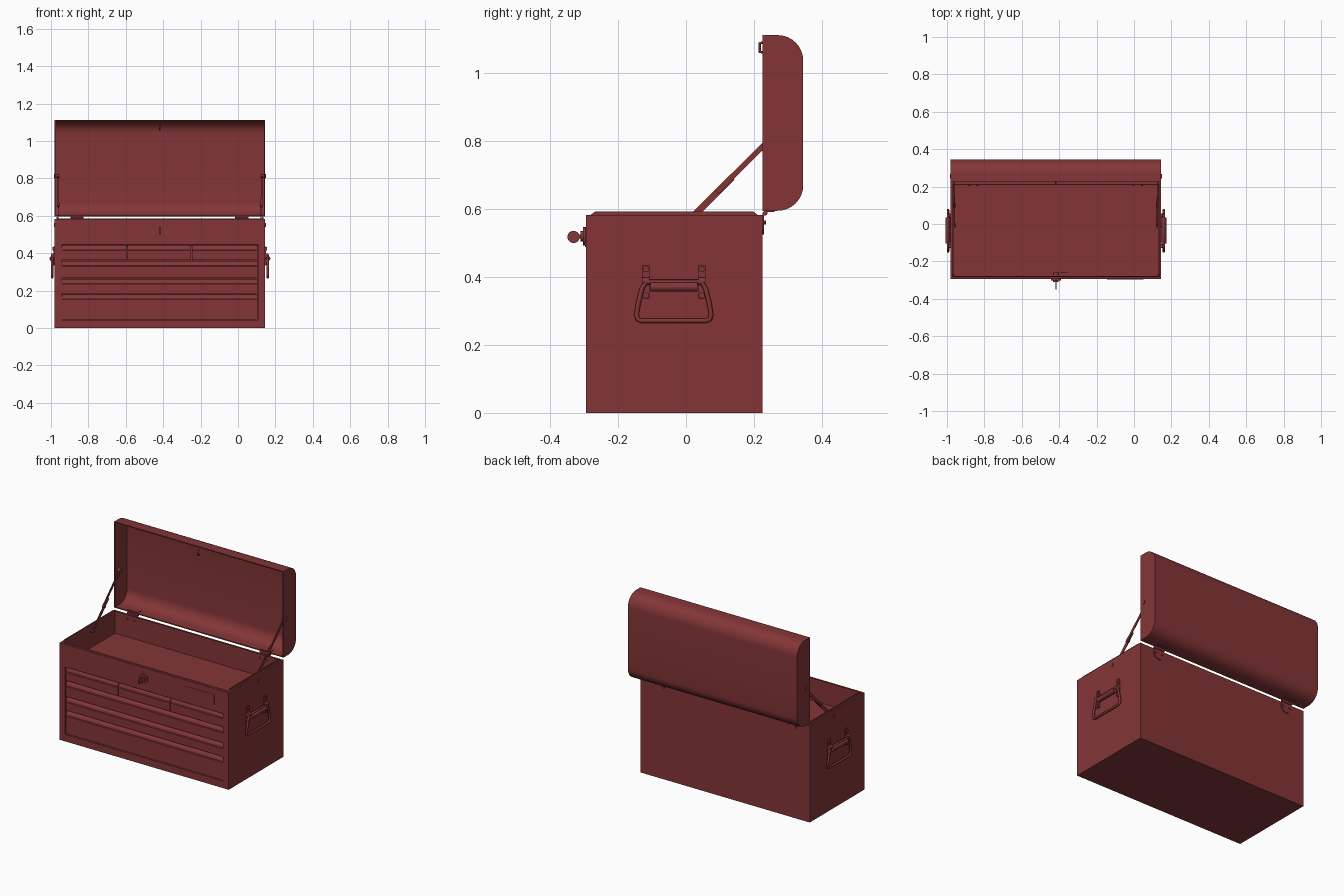
import bpy, bmesh, math
from mathutils import Vector

if "Cube" in bpy.data.objects:
    bpy.data.objects.remove(bpy.data.objects["Cube"])

X0, X1, Y0, Y1, H = -0.98, 0.145, -0.295, 0.225, 0.582
CX = (X0 + X1) / 2
red = bpy.data.materials.new("red_enamel")
red.diffuse_color = (0.23, 0.036, 0.038, 1)
red.use_nodes = True
red.node_tree.nodes["Principled BSDF"].inputs["Base Color"].default_value = red.diffuse_color


def finish(name, bm, smooth=False):
    bmesh.ops.recalc_face_normals(bm, faces=bm.faces)
    me = bpy.data.meshes.new(name)
    bm.to_mesh(me)
    bm.free()
    ob = bpy.data.objects.new(name, me)
    bpy.context.collection.objects.link(ob)
    me.materials.append(red)
    if smooth:
        bpy.context.view_layer.objects.active = ob
        ob.select_set(True)
        bpy.ops.object.shade_smooth_by_angle(angle=math.radians(35))
        ob.select_set(False)
    return ob


def box(name, x0, x1, y0, y1, z0, z1):
    bm = bmesh.new()
    bmesh.ops.create_cube(bm, size=1)
    for v in bm.verts:
        v.co = ((x0 + x1) / 2 + v.co.x * (x1 - x0), (y0 + y1) / 2 + v.co.y * (y1 - y0),
                (z0 + z1) / 2 + v.co.z * (z1 - z0))
    return finish(name, bm)


def prism(name, yz, x0, x1, smooth=False):
    """Extrude a profile in y, z along x."""
    bm = bmesh.new()
    a = [bm.verts.new((x0, y, z)) for y, z in yz]
    b = [bm.verts.new((x1, y, z)) for y, z in yz]
    n = len(yz)
    bm.faces.new(a)
    bm.faces.new(b[::-1])
    for i in range(n):
        bm.faces.new((a[i], a[(i + 1) % n], b[(i + 1) % n], b[i]))
    return finish(name, bm, smooth)


def rod(name, p, q, r, seg=16):
    p, q = Vector(p), Vector(q)
    bm = bmesh.new()
    bmesh.ops.create_cone(bm, cap_ends=True, segments=seg, radius1=r, radius2=r, depth=(q - p).length)
    m = (q - p).to_track_quat('Z', 'Y').to_matrix().to_4x4()
    m.translation = (p + q) / 2
    bm.transform(m)
    return finish(name, bm, True)


def tube(name, pts, r, closed=False):
    cu = bpy.data.curves.new(name, 'CURVE')
    cu.dimensions = '3D'
    cu.bevel_depth, cu.bevel_resolution, cu.use_fill_caps = r, 2, True
    sp = cu.splines.new('POLY')
    sp.points.add(len(pts) - 1)
    for s, p in zip(sp.points, pts):
        s.co = (*p, 1)
    sp.use_cyclic_u = closed
    cu.materials.append(red)
    ob = bpy.data.objects.new(name, cu)
    bpy.context.collection.objects.link(ob)


def cut(ob, cutter):
    cutter.hide_render = True
    cutter.hide_viewport = True
    m = ob.modifiers.new("cut", 'BOOLEAN')
    m.operation, m.object, m.solver = 'DIFFERENCE', cutter, 'EXACT'


def arc(cy, cz, r, a0, a1, n=8):
    return [(cy + r * math.cos(math.radians(a0 + (a1 - a0) * i / n)),
             cz + r * math.sin(math.radians(a0 + (a1 - a0) * i / n))) for i in range(n + 1)]


# Cabinet with an open top tray, a raised inner lip and a recess for the drawers
body = box("cabinet", X0, X1, Y0, Y1, 0, H)
lip = prism("inner_lip", [(Y0 + .01, .5), (Y0 + .01, H - .002), (Y0 + .028, .593), (Y1 - .028, .593),
                          (Y1 - .01, H - .002), (Y1 - .01, .5)], X0 + .01, X1 - .01)
tray = box("tray_cutter", X0 + .017, X1 - .017, Y0 + .017, Y1 - .017, .452, .7)
recess = box("drawer_cutter", -.942, .107, Y0 - .05, Y0 + .035, .042, .447)
cut(body, tray)
cut(lip, tray)
cut(body, recess)

# Drawers: flat front with a curved finger pull along the top
def drawer(x0, x1, z0, z1, pull):
    f, h = Y0 + .006, z1 - .003 - pull
    curve = [(f + .022 * (1 - math.cos(t)), h + pull * math.sin(t)) for t in
             [i * math.pi / 12 for i in range(7)]]
    prism("drawer", [(Y0 + .035, z0 + .003), (f, z0 + .003), (f, h - .004), (f - .004, h - .003)]
          + curve + [(Y0 + .035, z1 - .003)], x0 + .002, x1 - .002, True)


for a, b in ((-.942, -.594), (-.594, -.248), (-.248, .107)):
    drawer(a, b, .36, .447, .026)
for z0, z1 in ((.265, .36), (.182, .265), (.042, .182)):
    drawer(-.942, .107, z0, z1, .024)

# Lid: open shell with rounded back edges, plus end walls
def lid_profile(t):
    y1, z0, z1, r = .345 - t, .595 + t, 1.112 - t, .075 - t
    return ([(Y1, z0)] + arc(y1 - r, z0 + r, r, -90, 0) + arc(y1 - r, z1 - r, r, 0, 90) + [(Y1, z1)])


T = .006
prism("lid_shell", lid_profile(0) + lid_profile(T)[::-1], X0, X1, True)
for x in (X0, X1 - T):
    prism("lid_end", lid_profile(T / 2), x, x + T)

# Catch loop on the lid
tube("lid_catch", [(CX, .232, 1.06), (CX, .217, 1.063), (CX, .217, 1.088), (CX, .232, 1.091)], .004)

# Lock, cam and key
rod("lock_face", (CX, Y0 + .002, .52), (CX, Y0 - .008, .52), .027, 24)
rod("lock_barrel", (CX, Y0 + .035, .52), (CX, Y0 - .015, .52), .015, 20)
box("lock_cam", CX - .01, CX + .07, Y0 + .033, Y0 + .037, .51, .53)
box("key_blade", CX - .002, CX + .002, Y0 - .03, Y0 - .01, .513, .525)
rod("key_head", (CX - .003, -.331, .518), (CX + .003, -.331, .518), .018, 20)

# Blank name plate
box("front_plate", -.145, .05, Y0 - .002, Y0 + .001, .488, .546)

# Hinges: rounded leaf outside, knuckle, screws inside
for hx in (-.86, .02):
    bm = bmesh.new()
    pts = [(hx + .035, .59)] + [(hx + .035 * math.cos(math.radians(-t)),
                                 .56 + .035 * math.sin(math.radians(-t))) for t in range(0, 181, 20)] + [(hx - .035, .59)]
    f = bm.faces.new([bm.verts.new((x, Y1, z)) for x, z in pts])
    ex = bmesh.ops.extrude_face_region(bm, geom=[f])
    bmesh.ops.translate(bm, vec=(0, .005, 0), verts=[v for v in ex['geom'] if isinstance(v, bmesh.types.BMVert)])
    finish("hinge_leaf", bm)
    rod("hinge_knuckle", (hx - .035, Y1 + .008, .588), (hx + .035, Y1 + .008, .588), .007, 12)
    box("hinge_lid_leaf", hx - .035, hx + .035, Y1 + .005, Y1 + .035, .592, .604)
    for dx in (-.022, .022):
        rod("hinge_screw", (hx + dx, Y1 - .017, .56), (hx + dx, Y1 - .021, .56), .006, 10)
        rod("hinge_bolt", (hx + dx, Y1 + .004, .56), (hx + dx, Y1 + .01, .56), .006, 10)

# Parts mirrored on both ends: s points outward
for s, xw in ((-1, X0), (1, X1)):
    # Lid stay made of two flat links
    xi = xw - s * .022

    def link(name, p, q, x, w=.01):
        d = Vector((q[0] - p[0], q[1] - p[1])).normalized() * w
        n = (-d.y, d.x)
        prism(name, [(p[0] + n[0], p[1] + n[1]), (q[0] + n[0], q[1] + n[1]),
                     (q[0] - n[0], q[1] - n[1]), (p[0] - n[0], p[1] - n[1])], x - .002, x + .002)

    link("lower_stay", (-.008, .55), (.136, .693), xi)
    link("upper_stay", (.09, .65), (.258, .816), xi + s * .005, .008)
    rod("stay_pivot", (xi - s * .006, .1, .658), (xi + s * .009, .1, .658), .009)
    rod("lower_rivet", (xi - s * .005, -.008, .55), (xw + s * .004, -.008, .55), .011)
    rod("upper_rivet", (xi - s * .004, .255, .813), (xw + s * .004, .255, .813), .011)

    # Carrying handle: two straps, rivets, swinging loop and grip
    for y in (-.118, .046):
        box("handle_strap", *sorted((xw, xw + s * .006)), y - .011, y + .011, .335, .435)
        rod("strap_barrel", (xw + s * .01, y - .011, .388), (xw + s * .01, y + .011, .388), .011, 14)
        for z in (.423, .346):
            rod("strap_rivet", (xw, y, z), (xw + s * .011, y, z), .009, 14)
    xh = xw + s * .014
    loop = [(-.118, .386), (-.13, .365), (-.141, .32), (-.146, .288), (-.142, .276), (-.132, .271),
            (.06, .271), (.07, .276), (.074, .288), (.069, .32), (.058, .365), (.046, .386)]
    tube("handle_loop", [(xh, y, z) for y, z in loop], .007, True)
    rod("handle_grip", (xh, -.105, .371), (xh, .034, .371), .014, 18)
